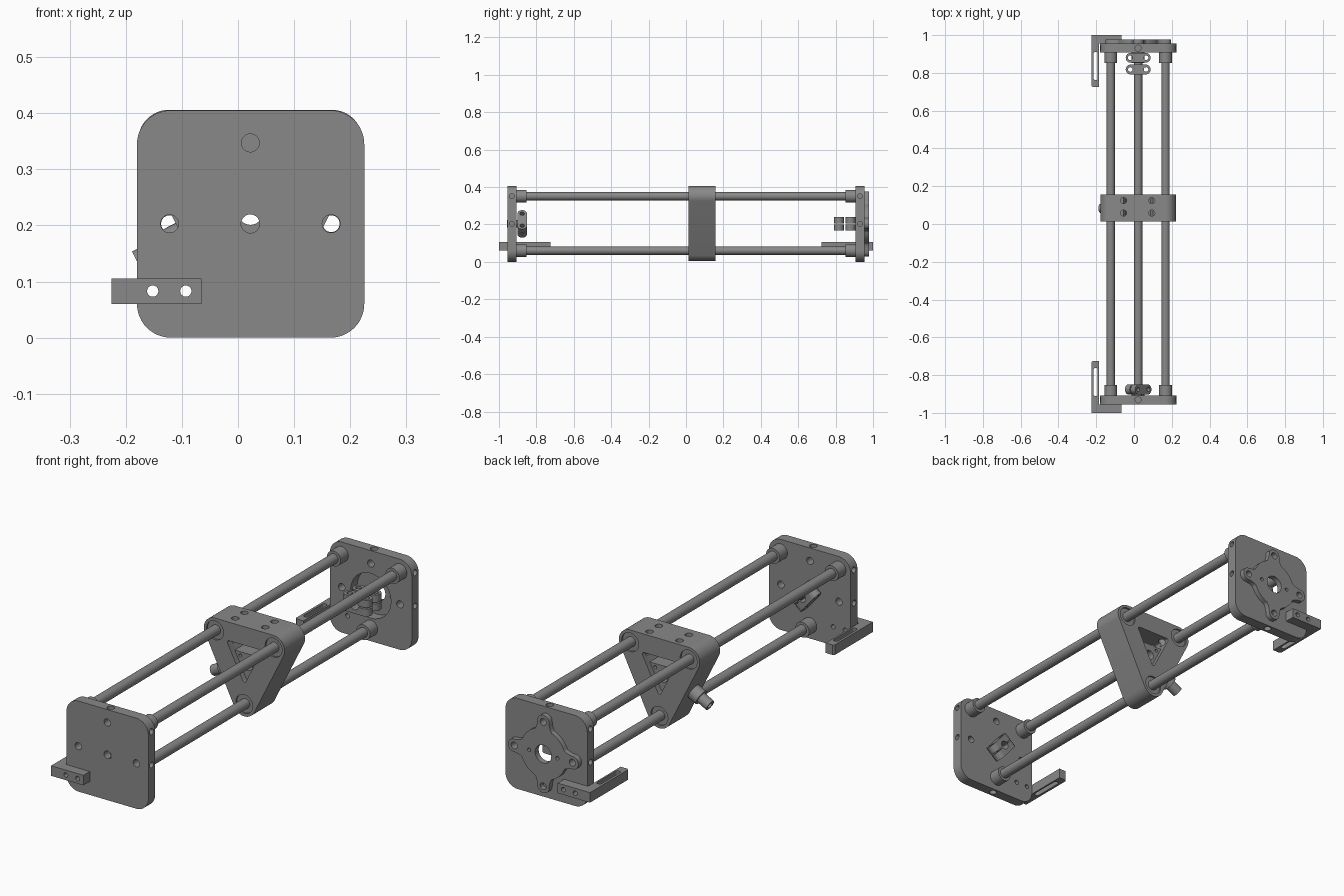
import bpy, bmesh, math
from math import sin, cos, pi, radians
from mathutils import Matrix, Vector

if "Cube" in bpy.data.objects:
    bpy.data.objects.remove(bpy.data.objects["Cube"])

CX, CZ = 0.022, 0.203                                   # centre line of the frame
RODS = [(-0.123, 0.351), (0.167, 0.351), (CX, 0.06)]
metal = bpy.data.materials.new("machined grey")
metal.diffuse_color = (0.25, 0.25, 0.25, 1)
metal.use_nodes = True
metal.node_tree.nodes["Principled BSDF"].inputs["Base Color"].default_value = metal.diffuse_color
UPRIGHT = Matrix.Rotation(pi / 2, 4, 'X')               # profile (x, z), depth along y


def add(name, mesh):
    ob = bpy.data.objects.new(name, mesh)
    bpy.context.collection.objects.link(ob)
    return ob


def finish(ob):
    ob.data.materials.clear()
    ob.data.materials.append(metal)
    bpy.ops.object.select_all(action='DESELECT')
    ob.select_set(True)
    bpy.context.view_layer.objects.active = ob
    bpy.ops.object.shade_smooth_by_angle(angle=radians(30))
    return ob


def baked(ob):
    bpy.context.view_layer.update()
    return bpy.data.meshes.new_from_object(ob.evaluated_get(bpy.context.evaluated_depsgraph_get()))


def circle(x, y, r, n=32):
    return [(x + r * cos(2 * pi * i / n), y + r * sin(2 * pi * i / n)) for i in range(n)]


def hull(corners, n=12):
    """Outline around circles (x, y, r) listed counter-clockwise."""
    pts = []
    for i, (x, y, r) in enumerate(corners):
        p, q = corners[i - 1], corners[(i + 1) % len(corners)]
        a = math.atan2(y - p[1], x - p[0]) - pi / 2
        b = math.atan2(q[1] - y, q[0] - x) - pi / 2
        b = a + (b - a) % (2 * pi)
        pts += [(x + r * cos(a + (b - a) * k / n), y + r * sin(a + (b - a) * k / n)) for k in range(n + 1)]
    return pts


def prism(name, loops, depth, matrix):
    """Extruded outline; loops after the first are holes."""
    cu = bpy.data.curves.new(name, 'CURVE')
    cu.dimensions, cu.fill_mode, cu.extrude = '2D', 'BOTH', depth / 2
    for loop in loops:
        s = cu.splines.new('POLY')
        s.points.add(len(loop) - 1)
        for p, c in zip(s.points, loop):
            p.co = (c[0], c[1], 0, 1)
        s.use_cyclic_u = True
    tmp = add("outline", cu)
    me = baked(tmp)
    bpy.data.objects.remove(tmp)
    bm = bmesh.new()
    bm.from_mesh(me)
    bmesh.ops.remove_doubles(bm, verts=bm.verts, dist=1e-5)
    bmesh.ops.recalc_face_normals(bm, faces=bm.faces)
    bmesh.ops.transform(bm, matrix=matrix, verts=bm.verts)
    bm.to_mesh(me)
    bm.free()
    return finish(add(name, me))


def upright(name, loops, y0, y1):
    return prism(name, loops, y1 - y0, Matrix.Translation((0, (y0 + y1) / 2, 0)) @ UPRIGHT)


def tube(name, a, b, r, bore=None):
    a, b = Vector(a), Vector(b)
    m = Matrix.Translation((a + b) / 2) @ (b - a).to_track_quat('Z', 'Y').to_matrix().to_4x4()
    return prism(name, [circle(0, 0, r)] + ([circle(0, 0, bore)] if bore else []), (b - a).length, m)


def drill(ob, holes):
    """Cut round holes given as (centre, axis, radius, length)."""
    bm = bmesh.new()
    for c, axis, r, length in holes:
        m = Matrix.Translation(c) @ Vector(axis).to_track_quat('Z', 'Y').to_matrix().to_4x4()
        bmesh.ops.create_cone(bm, cap_ends=True, segments=24, radius1=r, radius2=r, depth=length, matrix=m)
    me = bpy.data.meshes.new("cutter")
    bm.to_mesh(me)
    bm.free()
    cutter = add("cutter", me)
    mod = ob.modifiers.new("drill", 'BOOLEAN')
    mod.operation, mod.solver, mod.object = 'DIFFERENCE', 'EXACT', cutter
    me = baked(ob)
    ob.modifiers.clear()
    ob.data = me
    bpy.data.objects.remove(cutter)
    finish(ob)


# End plates, with drilled edges, rod collars and slotted corner brackets
corners = [(-0.12, 0.06, 0.06), (0.165, 0.06, 0.06), (0.165, 0.345, 0.06), (-0.12, 0.345, 0.06)]
bolts = [circle(CX, CZ + 0.144, 0.016), circle(CX - 0.144, CZ, 0.016), circle(CX + 0.144, CZ, 0.016)]
bracket_holes = [circle(x, 0.083, 0.01) for x in (-0.152, -0.093)]
for side, s, centre_r in (("front", -1, 0.02), ("back", 1, 0.1)):
    y0, y1 = sorted((s * 0.907, s * 0.955))
    extra = [circle(CX, CZ - 0.144, 0.016)] if s > 0 else []
    plate = upright(side + "_plate", [hull(corners), circle(CX, CZ, centre_r)] + bolts[:3] + bracket_holes, y0, y1)
    y = s * 0.931
    drill(plate, [((x, y, z), (1, 0, 0), 0.013, 0.06) for x in (-0.18, 0.225) for z in (CZ, 0.351)]
          + [((CX, y, z), (0, 0, 1), 0.016, 0.05) for z in (0, 0.405)])
    for i, (x, z) in enumerate(RODS):
        tube(f"{side}_collar_{i}", (x, s * 0.853, z), (x, s * 0.91, z), 0.034)
    # bracket foot against the plate, then the slotted arm pointing inwards
    yc = s * 0.9775
    upright(side + "_bracket_foot", [[(-0.225, 0.06), (-0.065, 0.06), (-0.065, 0.105), (-0.225, 0.105)]]
            + bracket_holes, yc - 0.0225, yc + 0.0225)
    arm = [(-0.225, s * 0.956), (-0.184, s * 0.956), (-0.184, s * 0.725), (-0.218, s * 0.725), (-0.225, s * 0.732)]
    slot = hull([(-0.203, -0.9, 0.011), (-0.203, -0.772, 0.011)])
    prism(side + "_bracket_arm", [arm, [(x, -s * y) for x, y in slot]], 0.045, Matrix.Translation((0, 0, 0.0825)))

tube("front_bearing", (CX, -0.956, CZ), (CX, -0.9, CZ), 0.0205, 0.0165)

# Motor flange: a disc with four bolt ears
outline = []
for i in range(144):
    a = 2 * pi * i / 144
    d = abs((a + pi / 4) % (pi / 2) - pi / 4)
    if 0.144 * sin(d) < 0.029:
        r = 0.144 * cos(d) + math.sqrt(0.03 ** 2 - (0.144 * sin(d)) ** 2)
    else:
        r = 0.112 + 0.03 * max(0, 1 - (d - 0.2) / 0.2) ** 2
    outline.append((CX + r * cos(a), CZ + r * sin(a)))
ears = [circle(CX + 0.144 * cos(k * pi / 2), CZ + 0.144 * sin(k * pi / 2), 0.015) for k in range(4)]
pins = [circle(CX + x, CZ, 0.008) for x in (-0.07, 0.07)]
upright("motor_flange", [outline, circle(CX, CZ, 0.04)] + ears + pins, 0.953, 0.978)

# Guide rods
for i, (x, z) in enumerate(RODS):
    tube(f"guide_rod_{i}", (x, -0.945, z), (x, 0.945, z), 0.022)

# Shaft clamps, each a pair of rounded jaws with two screw holes
for name, y, tilt in (("front_clamp", -0.876, 50), ("back_clamp_outer", 0.88, 0), ("back_clamp_inner", 0.818, 0)):
    turn = Matrix.Translation((CX, y, CZ)) @ Matrix.Rotation(radians(tilt), 4, 'Y')
    pill = hull([(-0.04, 0, 0.026), (0.04, 0, 0.026)])
    screws = [circle(x, 0, 0.012) for x in (-0.042, 0.042)]
    for k in (-1, 1):
        jaw = prism(f"{name}_jaw_{k + 1}", [pill] + screws, 0.033, turn @ Matrix.Translation((0, 0, k * 0.0195)))
        drill(jaw, [((CX, y, CZ), (0, 1, 0), 0.019, 0.1)])

# Carriage: hollow rounded triangle riding on the rods
Y0, Y1 = 0.013, 0.157
ride = [RODS[2], RODS[1], RODS[0]]
window = hull([(CX, 0.165, 0.008), (0.098, 0.315, 0.008), (-0.054, 0.315, 0.008)], 5)
carriage = upright("carriage", [hull([(x, z, 0.055) for x, z in ride], 20), window]
                   + [circle(x, z, 0.042) for x, z in ride], Y0, Y1)
drill(carriage, [((x, y, 0.37), (0, 0, 1), 0.016, 0.14) for x in (-0.055, 0.094) for y in (0.058, 0.124)])
for i, (x, z) in enumerate(RODS):
    tube(f"slide_bearing_{i}", (x, Y0 + 0.008, z), (x, Y1 - 0.008, z), 0.043)
# inner web that carries the drive nut
web = [(CX - 0.012, 0.15), (CX + 0.012, 0.15), (0.09, 0.275), (-0.046, 0.275)]
upright("carriage_web", [web, circle(CX, CZ + 0.02, 0.022)]
        + [circle(CX + x, 0.258, 0.007) for x in (-0.038, 0.038)], Y0 + 0.025, Y1 - 0.025)

# Hollow side peg square to the sloping wall
n = Vector((-0.89, 0, -0.455)).normalized()
tip = Vector((-0.178, 0.083, 0.132))
tube("side_peg", tip - n * 0.1, tip, 0.024, 0.014)
tube("side_peg_base", tip - n * 0.105, tip - n * 0.05, 0.034)
